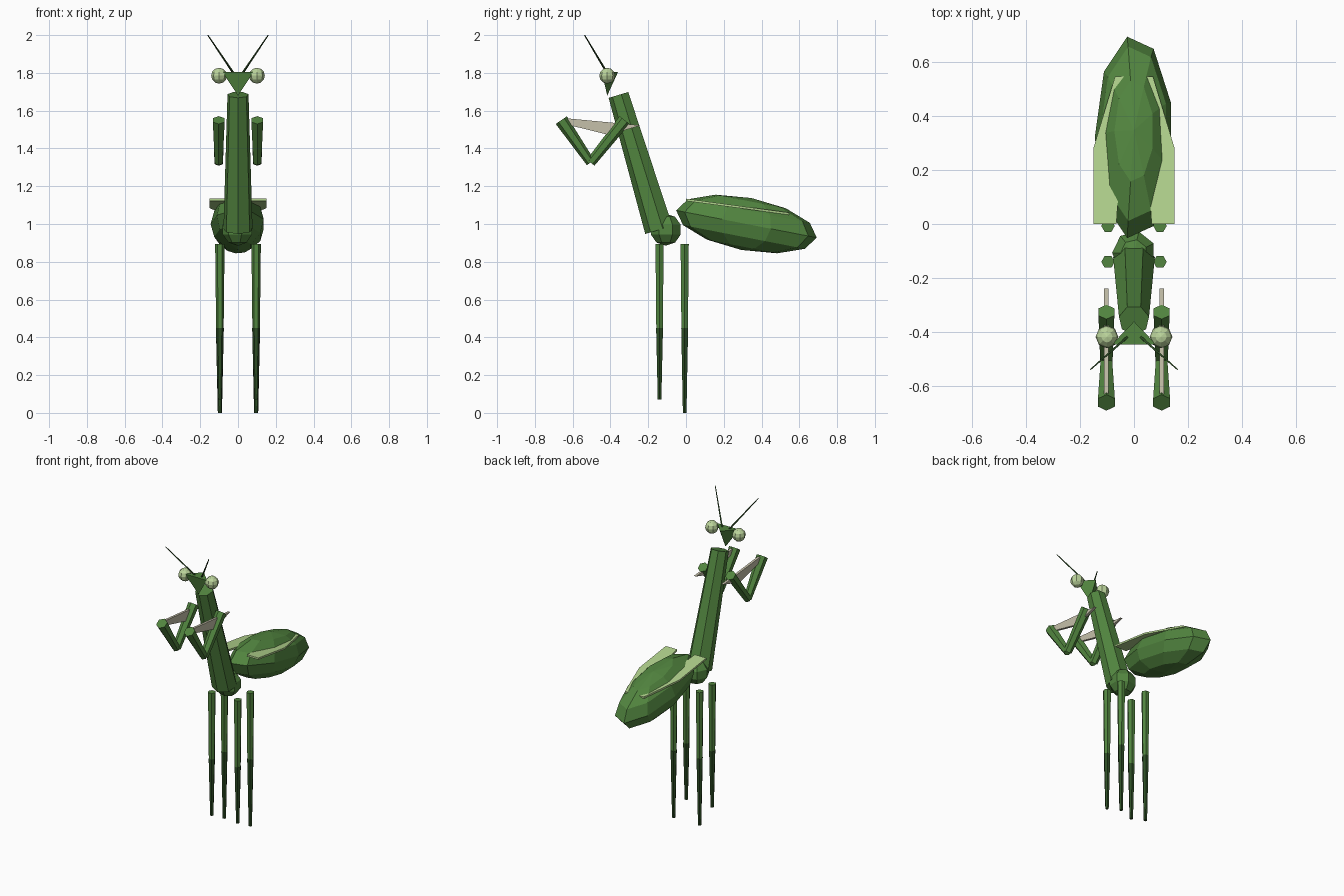
import bpy, bmesh, math
from mathutils import Vector, Matrix

cube = bpy.data.objects.get("Cube")
if cube:
    bpy.data.objects.remove(cube, do_unlink=True)


def material(name, rgb):
    m = bpy.data.materials.new(name)
    m.use_nodes = True
    m.diffuse_color = (*rgb, 1)
    m.node_tree.nodes["Principled BSDF"].inputs["Base Color"].default_value = (*rgb, 1)
    return m


GREEN = material("leaf green", (0.084, 0.235, 0.05))
DARK = material("dark green", (0.026, 0.075, 0.018))
WING = material("pale green", (0.45, 0.66, 0.27))
EYE = material("eye green", (0.50, 0.66, 0.33))
BLADE = material("pale tan", (0.56, 0.53, 0.40))


def finish(name, bm, mat):
    bmesh.ops.recalc_face_normals(bm, faces=bm.faces)
    mesh = bpy.data.meshes.new(name)
    bm.to_mesh(mesh)
    bm.free()
    mesh.materials.append(mat)
    obj = bpy.data.objects.new(name, mesh)
    bpy.context.scene.collection.objects.link(obj)
    return obj


def rod(name, a, b, r1, r2, sides, mat):
    """Tapered rod from a to b, with one edge facing the front."""
    a, b = Vector(a), Vector(b)
    d = b - a
    turn = Vector((0, 0, 1)).rotation_difference(d).to_matrix().to_4x4()
    bm = bmesh.new()
    bmesh.ops.create_cone(bm, cap_ends=True, segments=sides, radius1=r1, radius2=r2,
                          depth=d.length,
                          matrix=Matrix.Translation((a + b) / 2) @ turn @ Matrix.Rotation(math.pi, 4, "Z"))
    return finish(name, bm, mat)


def ball(name, centre, radii, segments, rings, mat, tilt=0):
    bm = bmesh.new()
    bmesh.ops.create_uvsphere(bm, u_segments=segments, v_segments=rings, radius=1,
                              matrix=Matrix.Translation(centre) @ Matrix.Rotation(math.radians(tilt), 4, "X")
                              @ Matrix.Diagonal((*radii, 1)) @ Matrix.Rotation(math.pi / 2, 4, "Z"))
    return finish(name, bm, mat)


def plate(name, points, offset, mat):
    """Flat outline extruded along offset."""
    bm = bmesh.new()
    face = bm.faces.new([bm.verts.new(p) for p in points])
    new = bmesh.ops.extrude_face_region(bm, geom=[face])["geom"]
    bmesh.ops.translate(bm, vec=offset, verts=[v for v in new if isinstance(v, bmesh.types.BMVert)])
    return finish(name, bm, mat)


# Body
ball("abdomen", (0, 0.32, 1.0), (0.145, 0.385, 0.14), 9, 6, GREEN, -11)
ball("waist", (0, -0.107, 0.97), (0.085, 0.085, 0.085), 7, 5, GREEN)
rod("thorax", (0, -0.14, 0.97), (0, -0.355, 1.684), 0.079, 0.057, 7, GREEN)

# Head: flattened three-sided cone, point down
bm = bmesh.new()
bmesh.ops.create_cone(bm, cap_ends=True, segments=3, radius1=0, radius2=0.095, depth=0.125,
                      matrix=Matrix.Translation((0, -0.417, 1.742)) @ Matrix.Diagonal((1, 0.6, 1, 1)))
bmesh.ops.remove_doubles(bm, verts=bm.verts, dist=0.0001)
finish("head", bm, GREEN)

for side, s in (("left", 1), ("right", -1)):
    ball(side + "_eye", (0.1 * s, -0.417, 1.785), (0.042, 0.042, 0.042), 8, 6, EYE)
    rod(side + "_antenna", (0.025 * s, -0.418, 1.80), (0.16 * s, -0.537, 2.0), 0.006, 0.003, 4, DARK)

    # Folded foreleg with its blade
    x = 0.102 * s
    rod(side + "_upper_arm", (x, -0.325, 1.55), (x, -0.505, 1.325), 0.034, 0.026, 6, GREEN)
    rod(side + "_forearm", (x, -0.505, 1.325), (x, -0.66, 1.55), 0.024, 0.036, 6, GREEN)
    blade = [(-0.637, 1.56), (-0.239, 1.522), (-0.41, 1.472), (-0.625, 1.525)]
    plate(side + "_arm_blade", [(x - 0.008, y, z) for y, z in blade], (0.016, 0, 0), BLADE)

    # Wing cover sloping down to the back
    wing = [(0.15, 0.0), (0.15, 0.28), (0.07, 0.545), (0.03, 0.545), (0.065, 0.0)]
    plate(side + "_wing", [(wx * s, y, 1.122 - 0.135 * y) for wx, y in wing], (0, 0, 0.012), WING)

    # Walking legs
    for row, y, foot in (("front", -0.14, 0.07), ("back", -0.007, 0.0)):
        x = 0.096 * s
        rod(f"{side}_{row}_thigh", (x, y, 0.895), (x, y, 0.45), 0.025, 0.02, 6, GREEN)
        rod(f"{side}_{row}_shin", (x, y, 0.45), (x, y, foot), 0.021, 0.011, 6, DARK)
